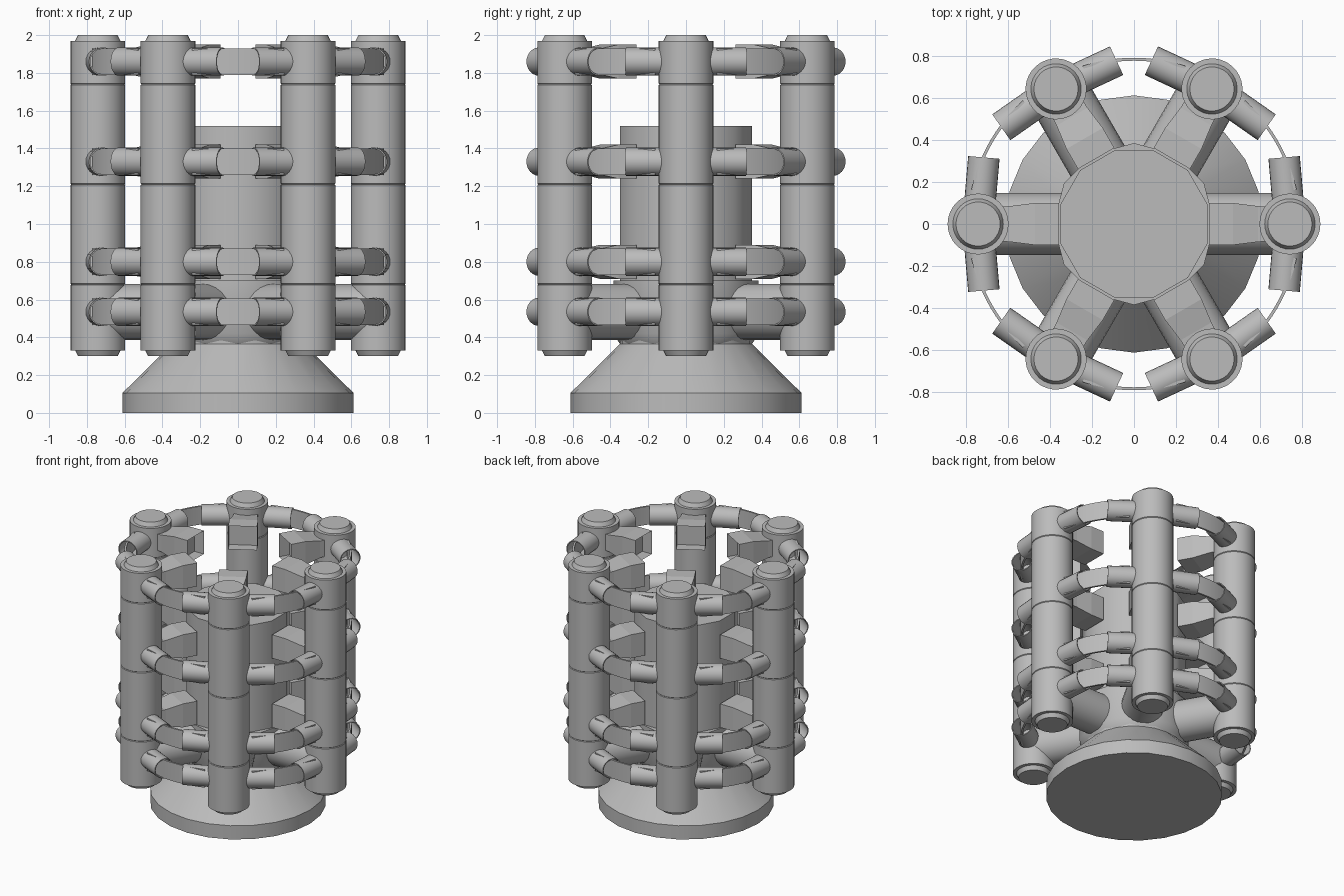
import bpy, bmesh, math
from mathutils import Matrix, Vector

cube = bpy.data.objects.get("Cube")
if cube:
    bpy.data.objects.remove(cube, do_unlink=True)

grey = bpy.data.materials.new("plain_grey")
grey.use_nodes = True
COLOUR = (0.5, 0.5, 0.5, 1)
grey.diffuse_color = COLOUR
grey.node_tree.nodes["Principled BSDF"].inputs["Base Color"].default_value = COLOUR

COLUMN_R, LEVELS, BOX_LEVELS = 0.742, (0.535, 0.8, 1.33, 1.86), (0.8, 1.33, 1.86)
STEP = math.pi / 3


def finish(name, bm, matrix=Matrix(), smooth=True):
    bmesh.ops.recalc_face_normals(bm, faces=bm.faces)
    mesh = bpy.data.meshes.new(name)
    bm.to_mesh(mesh)
    bm.free()
    mesh.materials.append(grey)
    obj = bpy.data.objects.new(name, mesh)
    bpy.context.collection.objects.link(obj)
    obj.matrix_world = matrix
    if smooth:
        bpy.ops.object.select_all(action='DESELECT')
        obj.select_set(True)
        bpy.context.view_layer.objects.active = obj
        bpy.ops.object.shade_smooth_by_angle(angle=math.radians(32))
    return obj


def loft(bm, rings, closed=False):
    """Skin a list of point rings; cap the ends unless they join up."""
    loops = [[bm.verts.new(p) for p in ring] for ring in rings]
    pairs = list(zip(loops, loops[1:]))
    if closed:
        pairs.append((loops[-1], loops[0]))
    for a, b in pairs:
        for i in range(len(a)):
            j = (i + 1) % len(a)
            bm.faces.new((a[i], a[j], b[j], b[i]))
    if closed:
        return None
    bm.faces.new(loops[0])
    return bm.faces.new(loops[-1])


def lathe(name, profile, sides, matrix=Matrix(), closed=False, turn=0.0, smooth=True):
    bm = bmesh.new()
    angles = [turn + math.tau * i / sides for i in range(sides)]
    loft(bm, [[(r * math.cos(a), r * math.sin(a), z) for a in angles]
              for r, z in profile], closed)
    return finish(name, bm, matrix, smooth)


# Conical base and central hub
lathe("base", [(0.612, 0), (0.612, 0.105), (0.35, 0.365), (0.35, 0.4)], 24)
lathe("hub_collar", [(0.35, 0.365), (0.385, 0.42), (0.385, 0.7)], 12)
lathe("hub_core", [(0.362, 0.6), (0.362, 1.52)], 12, turn=math.pi / 12)

# Column outline with chamfered ends and fine seam grooves
column = [(0.105, 0.3), (0.12, 0.33), (0.145, 0.33)]
for seam in (0.68, 1.21, 1.74):
    column += [(0.145, seam - 0.004), (0.141, seam), (0.145, seam + 0.004)]
column += [(0.145, 1.97), (0.12, 1.97), (0.105, 2.0)]


def box_arm(name, matrix):
    """Tapered radial box with a recessed inner end."""
    bm = bmesh.new()
    corners = ((-1, -1), (1, -1), (1, 1), (-1, 1))
    sections = ((0.66, 0.082, 0.06), (0.59, 0.085, 0.065), (0.47, 0.1, 0.09), (0.36, 0.1, 0.09))
    end = loft(bm, [[(x, w * a, h * b) for a, b in corners] for x, w, h in sections])
    bmesh.ops.inset_region(bm, faces=[end], thickness=0.018)
    bmesh.ops.translate(bm, verts=end.verts, vec=Vector((0.08, 0, 0)))
    finish(name, bm, matrix, smooth=False)


def ribbon(name, matrix):
    """Thin curved band joining two neighbouring pipe stubs."""
    bm = bmesh.new()
    rings = []
    for i in range(11):
        a = STEP * (0.2 + 0.6 * i / 10)
        rings.append([(r * math.cos(a), r * math.sin(a), z)
                      for r, z in ((0.777, -0.07), (0.791, -0.07), (0.791, 0.07), (0.777, 0.07))])
    loft(bm, rings)
    finish(name, bm, matrix)


for k in range(6):
    spin = Matrix.Rotation(k * STEP, 4, 'Z')
    place = spin @ Matrix.Translation((COLUMN_R, 0, 0))
    lathe(f"column_{k}", column, 32, place)

    # Round arm from the hub to the column
    lathe(f"lower_arm_{k}", [(0.148, 0.15), (0.148, COLUMN_R)], 24,
          spin @ Matrix.Translation((0, 0, LEVELS[0])) @ Matrix.Rotation(math.pi / 2, 4, 'Y'))

    for n, z in enumerate(BOX_LEVELS):
        box_arm(f"box_arm_{k}_{n}", spin @ Matrix.Translation((0, 0, z)))

    for n, z in enumerate(LEVELS):
        lift = Matrix.Translation((0, 0, z))
        ribbon(f"band_{k}_{n}", spin @ lift)
        # Open pipe stubs on both sides, leaning slightly inward
        for side, label in ((1, "left"), (-1, "right")):
            aim = (Matrix.Rotation(side * math.radians(5), 4, 'Z')
                   @ Matrix.Rotation(-side * math.pi / 2, 4, 'X'))
            lathe(f"pipe_stub_{label}_{k}_{n}",
                  [(0.075, 0), (0.075, 0.318), (0.068, 0.318), (0.068, 0)], 24,
                  place @ lift @ aim, closed=True)
